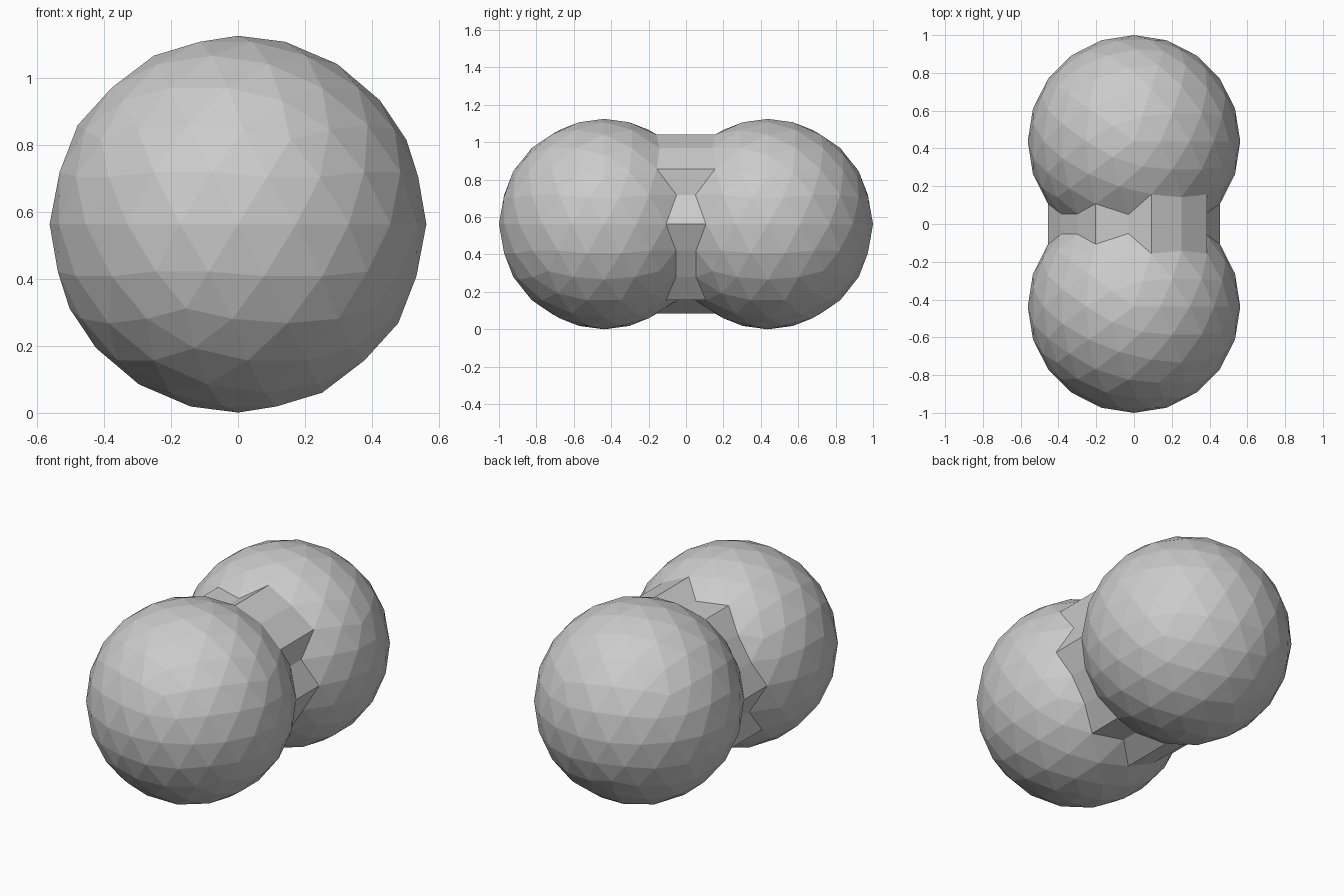
import bpy, bmesh
from mathutils import Matrix, Vector

if "Cube" in bpy.data.objects:
    bpy.data.objects.remove(bpy.data.objects["Cube"])

R, OFFSET, CUT = 0.5625, 0.4375, 0.04

# One faceted lobe on the back side, its inner cap opened
bm = bmesh.new()
bmesh.ops.create_icosphere(bm, subdivisions=3, radius=R,
                           matrix=Matrix.Translation((0, OFFSET, R)))
cap = [v for v in bm.verts if v.co.y < CUT]
bmesh.ops.delete(bm, geom=cap, context='VERTS')

# Mirrored lobe on the front side
lobe_verts = bm.verts[:]
lobe_faces = bm.faces[:]
rim = [tuple(e.verts) for e in bm.edges if e.is_boundary]
twin = {v: bm.verts.new(Vector((v.co.x, -v.co.y, v.co.z))) for v in lobe_verts}
for f in lobe_faces:
    bm.faces.new([twin[v] for v in reversed(f.verts[:])])

# Neck: straight faces between the two rims
for a, b in rim:
    bm.faces.new((a, b, twin[b], twin[a]))
bmesh.ops.recalc_face_normals(bm, faces=bm.faces[:])

mesh = bpy.data.meshes.new("double_lobe")
bm.to_mesh(mesh)
bm.free()
obj = bpy.data.objects.new("double_lobe", mesh)
bpy.context.collection.objects.link(obj)
